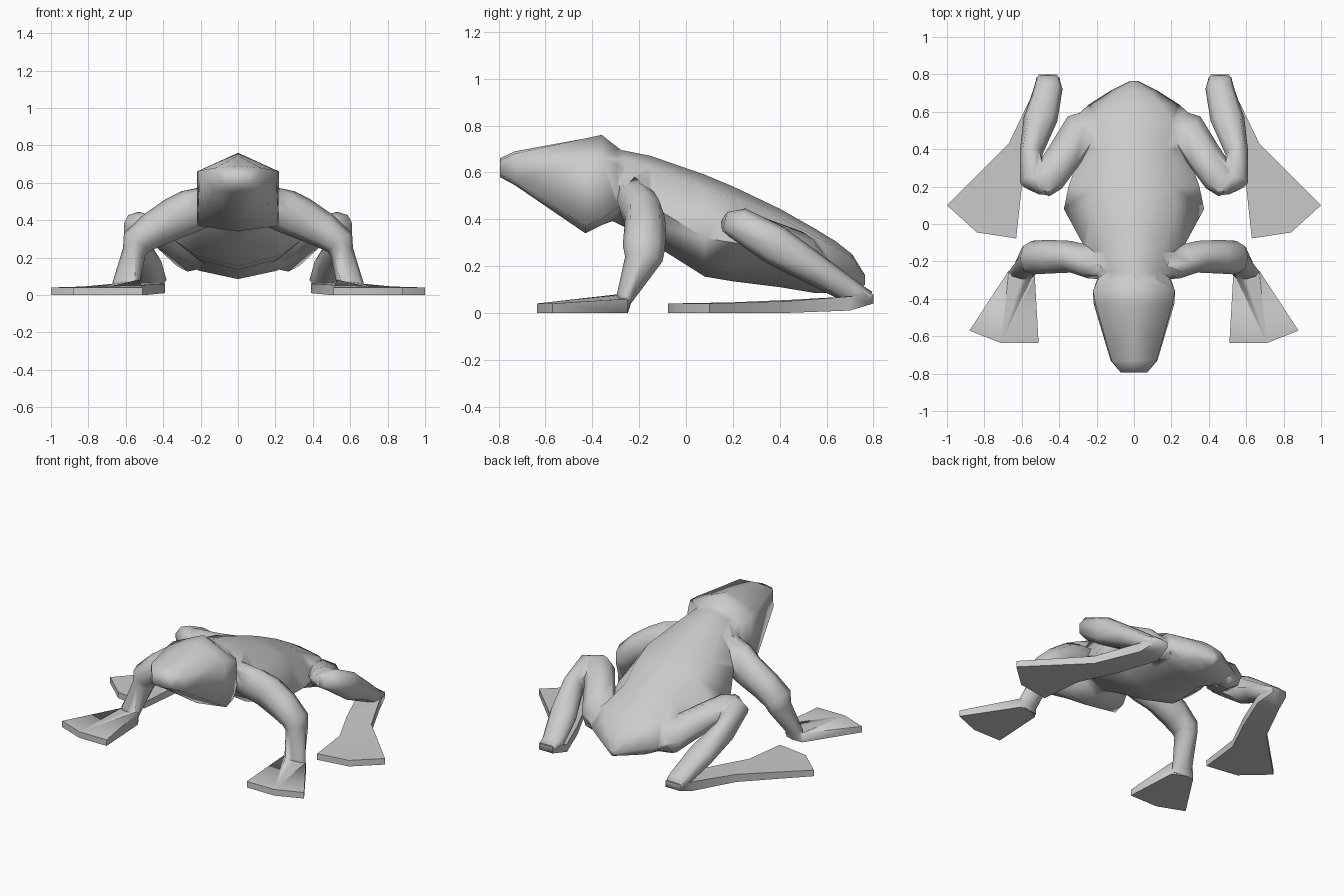
import bpy, bmesh, math
from mathutils import Vector

if "Cube" in bpy.data.objects:
    bpy.data.objects.remove(bpy.data.objects["Cube"])

skin = bpy.data.materials.new("grey_skin")
skin.diffuse_color = (0.6, 0.6, 0.6, 1)
skin.use_nodes = True
skin.node_tree.nodes["Principled BSDF"].inputs["Base Color"].default_value = skin.diffuse_color


def activate(ob):
    bpy.ops.object.select_all(action='DESELECT')
    ob.select_set(True)
    bpy.context.view_layer.objects.active = ob


def loft(name, rings, mirror=False):
    """Skin a list of equal-length point rings, cap both ends."""
    bm = bmesh.new()
    loops = [[bm.verts.new(p) for p in ring] for ring in rings]
    n = len(loops[0])
    for a, b in zip(loops, loops[1:]):
        for i in range(n):
            j = (i + 1) % n
            bm.faces.new((a[i], a[j], b[j], b[i]))
    bm.faces.new(loops[0])
    bm.faces.new(loops[-1])
    bmesh.ops.triangulate(bm, faces=bm.faces)
    bmesh.ops.recalc_face_normals(bm, faces=bm.faces)
    mesh = bpy.data.meshes.new(name)
    bm.to_mesh(mesh)
    bm.free()
    mesh.materials.append(skin)
    ob = bpy.data.objects.new(name, mesh)
    bpy.context.collection.objects.link(ob)
    if mirror:
        activate(ob)
        mod = ob.modifiers.new("other_side", 'MIRROR')
        mod.use_mirror_merge = False
        bpy.ops.object.modifier_apply(modifier=mod.name)
    return ob


def symmetric(y, half):
    """Full ring at y from a half profile running top centre to bottom centre."""
    return [(x, y, z) for x, z in half] + [(-x, y, z) for x, z in half[-2:0:-1]]


def limb(name, sections, sides=8):
    """Sections are centre, half-axis u, half-axis v."""
    rings = []
    for c, u, v in sections:
        c, u, v = Vector(c), Vector(u), Vector(v)
        rings.append([c + u * math.cos(t) + v * math.sin(t)
                      for t in (2 * math.pi * i / sides for i in range(sides))])
    return loft(name, rings, mirror=True)


def foot(name, outline):
    """Webbed foot; outline points are x, y, bottom height, top height."""
    return loft(name, [[(x, y, b) for x, y, b, t in outline],
                       [(x, y, t) for x, y, b, t in outline]], mirror=True)


# Body: y, half width, top, side height, bottom
sections = [(-0.33, .17, .705, .56, .40), (-0.26, .205, .692, .54, .365),
            (-0.15, .25, .67, .46, .30), (0.08, .375, .59, .32, .155),
            (0.2, .35, .54, .30, .135), (0.4, .28, .445, .27, .11),
            (0.55, .34, .36, .215, .085), (0.64, .24, .305, .19, .085),
            (0.71, .13, .25, .17, .10), (0.765, .02, .16, .14, .12)]
body = loft("body", [symmetric(y, [(0, t), (.6 * w, t - .22 * (t - s)), (w, s),
                                   (.62 * w, b + .35 * (s - b)), (0, b)])
                     for y, w, t, s, b in sections])

# Head: y, crown, (upper side), (lower side), chin
sections = [(-0.795, .66, (.07, .65), (.07, .59), .58),
            (-0.73, .69, (.12, .68), (.125, .56), .545),
            (-0.43, .745, (.205, .665), (.215, .37), .34),
            (-0.36, .76, (.22, .66), (.22, .40), .375),
            (-0.29, .705, (.19, .63), (.195, .45), .40),
            (-0.22, .66, (.10, .58), (.12, .48), .43)]
parts = [loft("head", [symmetric(y, [(0, t), up, low, (0, b)])
                       for y, t, up, low, b in sections])]

# Front legs
parts.append(limb("front_leg", [
    ((.13, -.22, .49), (0, .08, -.02), (.05, 0, .09)),
    ((.25, -.20, .45), (0, .09, -.01), (.05, 0, .105)),
    ((.34, -.175, .41), (0, .085, 0), (.05, 0, .10)),
    ((.46, -.175, .345), (0, .09, 0), (.045, 0, .085)),
    ((.545, -.18, .28), (0, .09, -.01), (.065, 0, .05)),
    ((.555, -.18, .23), (0, .08, -.01), (.06, 0, .02)),
    ((.60, -.265, .06), (0, .03, -.02), (.07, .01, .01)),
    ((.60, -.268, .01), (0, .02, -.01), (.07, .01, 0))]))
parts.append(foot("front_foot", [
    (.53, -.285, 0, .08), (.60, -.25, 0, .06), (.67, -.25, 0, .06),
    (.88, -.57, 0, .04), (.71, -.637, 0, .04), (.51, -.637, 0, .04)]))

# Hind legs
parts.append(limb("thigh", [
    ((.20, .58, .20), (.04, .03, 0), (0, -.01, .06)),
    ((.27, .52, .235), (.085, .055, 0), (0, -.02, .11)),
    ((.37, .37, .31), (.08, .05, 0), (0, -.02, .09)),
    ((.46, .24, .375), (.075, .05, 0), (0, .01, .07)),
    ((.50, .18, .39), (.05, .03, 0), (0, .01, .04))]))
parts.append(limb("shin", [
    ((.48, .165, .39), (.04, 0, 0), (0, .01, .04)),
    ((.53, .22, .385), (.08, 0, 0), (0, .035, .06)),
    ((.55, .38, .29), (.06, .01, 0), (0, .04, .075)),
    ((.50, .56, .18), (.09, .01, 0), (0, .03, .06)),
    ((.46, .72, .08), (.078, 0, 0), (0, .03, .04)),
    ((.46, .785, .065), (.06, 0, 0), (0, .01, .025))]))
parts.append(foot("hind_foot", [
    (.41, .80, .04, .08), (.51, .80, .04, .08), (.54, .70, .01, .07),
    (.67, .43, 0, .05), (1, .10, 0, .04), (.84, -.045, 0, .04),
    (.63, -.077, 0, .04), (.60, .20, 0, .045), (.49, .43, 0, .055),
    (.39, .68, .01, .06)]))

# Fuse all parts into one continuous skin
activate(body)
for part in parts:
    mod = body.modifiers.new("fuse", 'BOOLEAN')
    mod.operation = 'UNION'
    mod.solver = 'EXACT'
    mod.object = part
    bpy.ops.object.modifier_apply(modifier=mod.name)
    bpy.data.objects.remove(part)
body.name = "fused_body"
bpy.ops.object.shade_smooth_by_angle(angle=math.radians(80))
